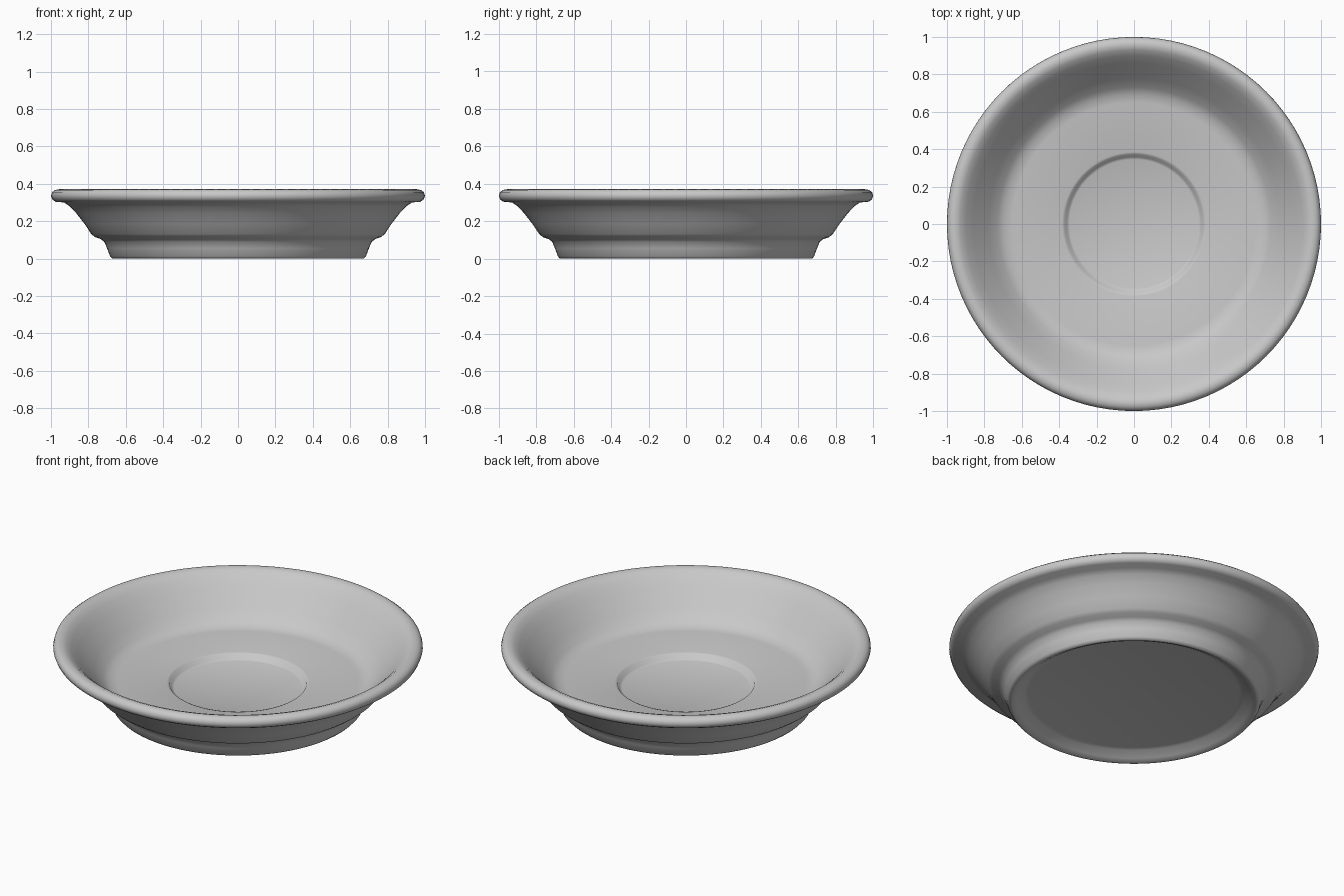
import bpy, bmesh, math

cube = bpy.data.objects.get("Cube")
if cube:
    bpy.data.objects.remove(cube, do_unlink=True)

# Single glaze colour
glaze = bpy.data.materials.new("grey glaze")
glaze.use_nodes = True
colour = (0.58, 0.58, 0.58, 1.0)
glaze.diffuse_color = colour
glaze.node_tree.nodes["Principled BSDF"].inputs["Base Color"].default_value = colour

SEGMENTS = 96

# Closed half-section (radius, height), from the underside centre to the well centre
underside = [(0, 0.045), (0.57, 0.045), (0.595, 0.04), (0.635, 0.012), (0.66, 0.0)]
foot = [(0.673, 0.0), (0.684, 0.012), (0.70, 0.055), (0.715, 0.09), (0.735, 0.105)]
flare = [(0.765, 0.115), (0.785, 0.132), (0.82, 0.185), (0.865, 0.243),
         (0.90, 0.28), (0.93, 0.3)]
lip = [(0.975, 0.304), (0.992, 0.315), (1.0, 0.335), (0.994, 0.355),
       (0.978, 0.367), (0.955, 0.371), (0.93, 0.362)]
bowl = [(0.90, 0.338), (0.86, 0.296), (0.78, 0.206), (0.73, 0.155),
        (0.695, 0.133), (0.65, 0.126)]
well = [(0.385, 0.125), (0.372, 0.121), (0.358, 0.096), (0.345, 0.091), (0, 0.091)]
profile = underside + foot + flare + lip + bowl + well

# Lathe the section around the vertical axis
bm = bmesh.new()
verts = [bm.verts.new((r, 0, z)) for r, z in profile]
edges = [bm.edges.new(pair) for pair in zip(verts, verts[1:])]
bmesh.ops.spin(bm, geom=verts + edges, cent=(0, 0, 0), axis=(0, 0, 1),
               angle=math.tau, steps=SEGMENTS, use_merge=False)
bmesh.ops.remove_doubles(bm, verts=bm.verts, dist=0.0005)
bmesh.ops.recalc_face_normals(bm, faces=bm.faces)

mesh = bpy.data.meshes.new("saucer")
bm.to_mesh(mesh)
bm.free()
mesh.materials.append(glaze)
saucer = bpy.data.objects.new("saucer", mesh)
bpy.context.collection.objects.link(saucer)

# Smooth glazed surface, crisp only at hard edges
bpy.ops.object.select_all(action='DESELECT')
saucer.select_set(True)
bpy.context.view_layer.objects.active = saucer
bpy.ops.object.shade_smooth_by_angle(angle=math.radians(60))
